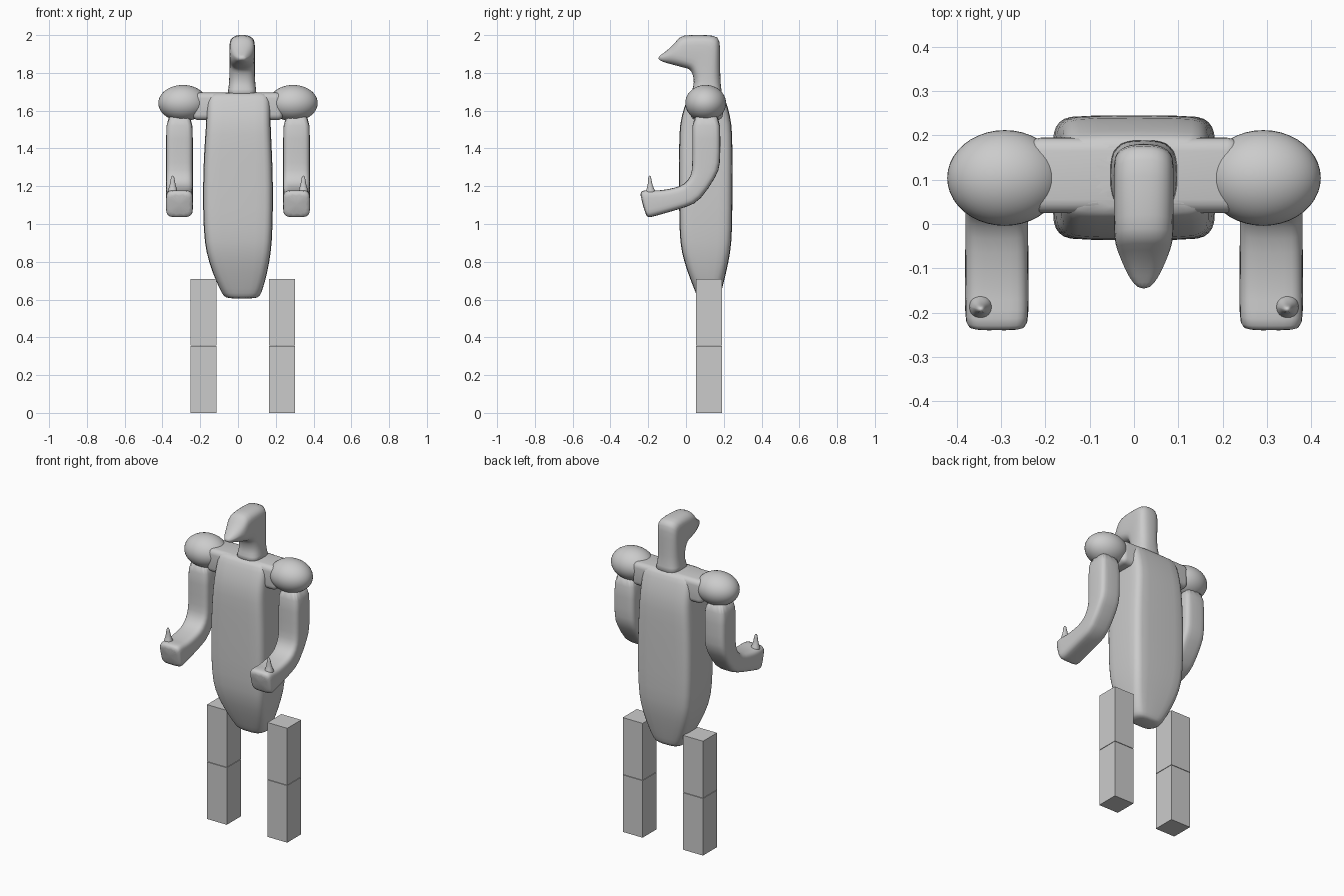
import bpy, bmesh, math
from mathutils import Vector


def finish(bm, name, subdiv=0, smooth=True):
    bmesh.ops.recalc_face_normals(bm, faces=bm.faces)
    mesh = bpy.data.meshes.new(name)
    bm.to_mesh(mesh)
    bm.free()
    for p in mesh.polygons:
        p.use_smooth = smooth
    ob = bpy.data.objects.new(name, mesh)
    bpy.context.collection.objects.link(ob)
    if subdiv:
        mod = ob.modifiers.new("soften", 'SUBSURF')
        mod.levels = mod.render_levels = subdiv
    return ob


# Skin rounded-rectangle rings; ring = (centre x, half width, front y, z, back y, z)
def loft(name, rings, radius):
    bm = bmesh.new()
    loops = []
    for cx, hx, fy, fz, by, bz in rings:
        front, back = Vector((cx, fy, fz)), Vector((cx, by, bz))
        mid, half = (front + back) / 2, (back - front) / 2
        hv = half.length
        v = half.normalized()
        r = min(radius, hx * 0.95, hv * 0.95)
        loop = []
        for q in range(4):
            sx, sv = ((1, 1), (-1, 1), (-1, -1), (1, -1))[q]
            for k in range(4):
                a = math.radians(90 * q + 30 * k)
                x = sx * (hx - r) + r * math.cos(a)
                d = sv * (hv - r) + r * math.sin(a)
                loop.append(bm.verts.new(mid + v * d + Vector((x, 0, 0))))
        loops.append(loop)
    n = len(loops[0])
    for a, b in zip(loops, loops[1:]):
        for i in range(n):
            j = (i + 1) % n
            bm.faces.new((a[i], a[j], b[j], b[i]))
    bm.faces.new(loops[0])
    bm.faces.new(loops[-1])
    return finish(bm, name, 1)


def box(name, x0, x1, y0, y1, z0, z1, bevel=0):
    bm = bmesh.new()
    bmesh.ops.create_cube(bm, size=1)
    for v in bm.verts:
        v.co = Vector(((x0 + x1) / 2 + v.co.x * (x1 - x0),
                       (y0 + y1) / 2 + v.co.y * (y1 - y0),
                       (z0 + z1) / 2 + v.co.z * (z1 - z0)))
    if bevel:
        bmesh.ops.bevel(bm, geom=bm.edges[:], offset=bevel, segments=4,
                        profile=0.5, affect='EDGES')
    return finish(bm, name, 0, bool(bevel))


# Torso, tapering to a narrow rounded base
loft("torso", [
    (0.02, 0.07, 0.075, 0.605, 0.165, 0.605),
    (0.02, 0.095, 0.06, 0.615, 0.18, 0.615),
    (0.018, 0.112, 0.045, 0.65, 0.19, 0.65),
    (0.01, 0.145, 0.01, 0.74, 0.212, 0.74),
    (0.003, 0.172, -0.025, 0.85, 0.236, 0.85),
    (0.0, 0.183, -0.036, 0.96, 0.245, 0.96),
    (0.0, 0.187, -0.037, 1.2, 0.246, 1.2),
    (0.0, 0.178, -0.037, 1.42, 0.246, 1.42),
    (0.002, 0.17, -0.034, 1.53, 0.243, 1.53),
    (0.003, 0.17, -0.01, 1.62, 0.222, 1.62),
    (0.004, 0.168, 0.015, 1.68, 0.2, 1.68),
    (0.005, 0.15, 0.03, 1.698, 0.185, 1.698)], 0.05)

# Bar joining the shoulder balls
box("shoulder_bar", -0.24, 0.24, 0.025, 0.195, 1.55, 1.695, 0.03)

# Neck bending forward into a pointed snout
loft("neck_and_head", [
    (0.022, 0.085, 0.02, 1.67, 0.2, 1.67),
    (0.022, 0.072, 0.035, 1.715, 0.185, 1.715),
    (0.022, 0.068, 0.043, 1.75, 0.181, 1.78),
    (0.022, 0.068, 0.038, 1.785, 0.181, 1.9),
    (0.022, 0.068, 0.028, 1.81, 0.18, 1.975),
    (0.022, 0.068, 0.012, 1.823, 0.158, 2.0),
    (0.022, 0.068, -0.015, 1.828, 0.06, 2.001),
    (0.022, 0.067, -0.045, 1.837, -0.02, 2.0),
    (0.022, 0.062, -0.065, 1.842, -0.042, 1.98),
    (0.022, 0.05, -0.095, 1.85, -0.075, 1.94),
    (0.022, 0.032, -0.128, 1.86, -0.12, 1.903),
    (0.022, 0.012, -0.148, 1.872, -0.145, 1.888)], 0.05)

for side, s in (("left", 1), ("right", -1)):
    # Shoulder ball
    bm = bmesh.new()
    bmesh.ops.create_uvsphere(bm, u_segments=40, v_segments=24, radius=1)
    for v in bm.verts:
        v.co = Vector((s * 0.292 + v.co.x * 0.13,
                       0.104 + v.co.y * 0.108, 1.64 + v.co.z * 0.096))
    finish(bm, side + "_shoulder_ball")

    # Bent arm ending in a blunt hand
    c = s * 0.31
    loft(side + "_arm", [
        (c, 0.07, 0.032, 1.6, 0.182, 1.6),
        (c, 0.071, 0.033, 1.45, 0.182, 1.45),
        (c, 0.071, 0.034, 1.31, 0.182, 1.31),
        (c, 0.071, 0.028, 1.255, 0.165, 1.26),
        (c, 0.071, -0.005, 1.21, 0.075, 1.12),
        (c, 0.071, -0.06, 1.19, 0.01, 1.092),
        (c, 0.072, -0.15, 1.175, -0.1, 1.06),
        (c, 0.072, -0.195, 1.18, -0.17, 1.04),
        (c, 0.071, -0.235, 1.178, -0.2, 1.033),
        (c, 0.062, -0.246, 1.16, -0.213, 1.045)], 0.032)

    # Upright thumb
    t = s * 0.346
    loft(side + "_thumb", [
        (t, 0.03, -0.225, 1.15, -0.15, 1.15),
        (t, 0.025, -0.21, 1.18, -0.165, 1.18),
        (t, 0.015, -0.202, 1.205, -0.178, 1.205),
        (t, 0.011, -0.201, 1.24, -0.183, 1.24),
        (t, 0.005, -0.197, 1.257, -0.188, 1.257)], 0.03)

    # Two-block leg with a hairline joint
    x = 0.025 + s * 0.2075
    box(side + "_upper_leg", x - 0.068, x + 0.068, 0.054, 0.191, 0.357, 0.71)
    box(side + "_lower_leg", x - 0.068, x + 0.068, 0.054, 0.191, 0.0, 0.354)
